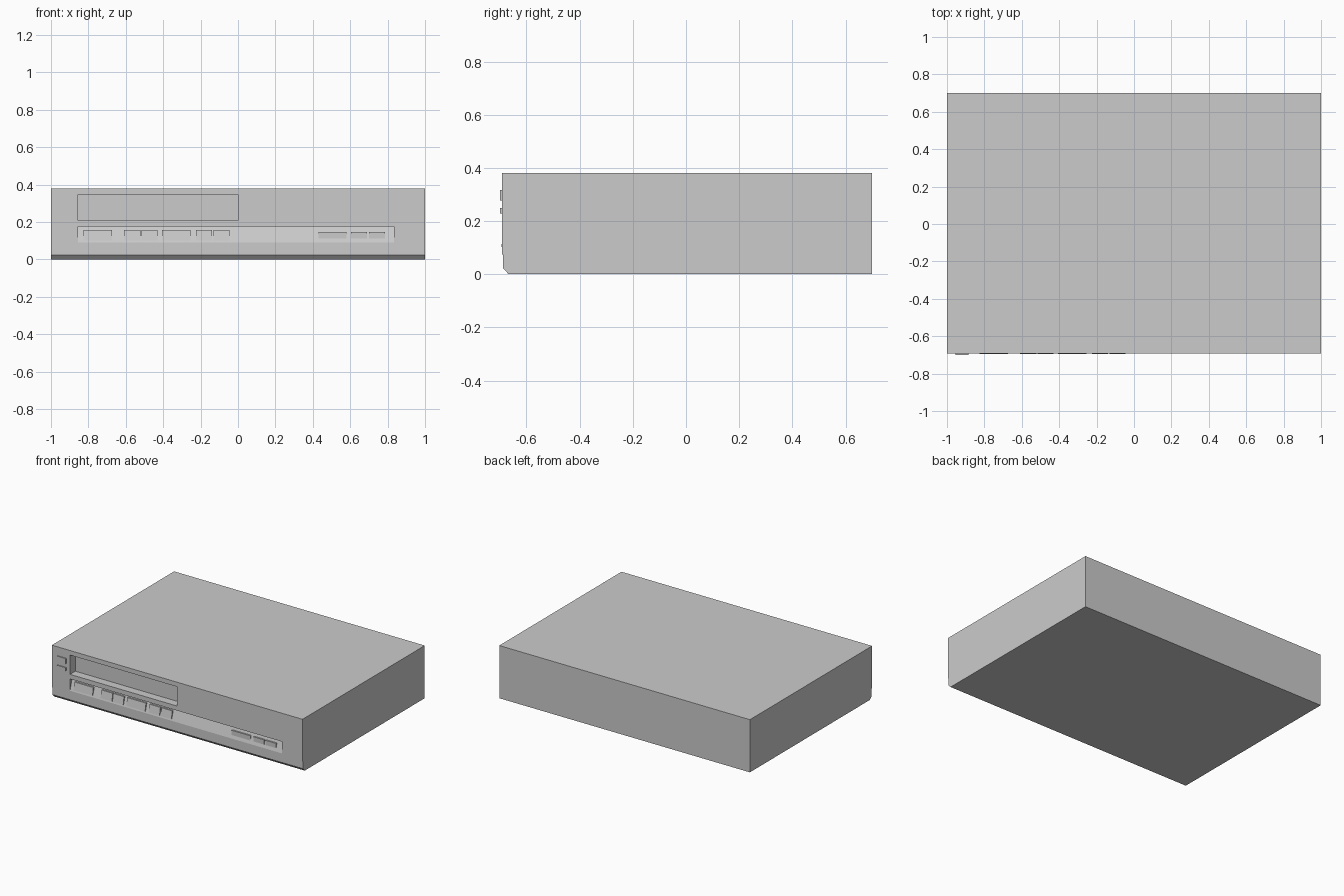
import bpy, bmesh

if "Cube" in bpy.data.objects:
    bpy.data.objects.remove(bpy.data.objects["Cube"])

FRONT = -0.693


def prism(name, x0, x1, profile):
    """Extrude a (y, z) profile along x from x0 to x1."""
    bm = bmesh.new()
    base = bm.faces.new([bm.verts.new((x0, y, z)) for y, z in profile])
    ext = bmesh.ops.extrude_face_region(bm, geom=[base])
    moved = [v for v in ext["geom"] if isinstance(v, bmesh.types.BMVert)]
    bmesh.ops.translate(bm, verts=moved, vec=(x1 - x0, 0, 0))
    bmesh.ops.recalc_face_normals(bm, faces=bm.faces)
    mesh = bpy.data.meshes.new(name)
    bm.to_mesh(mesh)
    bm.free()
    obj = bpy.data.objects.new(name, mesh)
    bpy.context.collection.objects.link(obj)
    return obj


def box(name, x0, x1, y0, y1, z0, z1):
    return prism(name, x0, x1, [(y0, z0), (y1, z0), (y1, z1), (y0, z1)])


# Case: side profile with stepped front and chamfered lower edge
body = prism("case", -1, 1, [
    (0.70, 0), (0.70, 0.38), (FRONT, 0.38), (FRONT, 0.075),
    (-0.688, 0.075), (-0.688, 0.022), (-0.667, 0)])

# Cutters: cassette slot and sloping control panel recess
slot = box("slot_cutter", -0.855, 0.0, -0.75, FRONT + 0.06, 0.208, 0.347)
panel = prism("panel_cutter", -0.855, 0.835, [
    (-0.75, 0.09), (FRONT, 0.09), (FRONT + 0.025, 0.175), (-0.75, 0.175)])

for cutter in (slot, panel):
    mod = body.modifiers.new(cutter.name, "BOOLEAN")
    mod.operation = "DIFFERENCE"
    mod.solver = "EXACT"
    mod.object = cutter
    cutter.hide_render = True
    cutter.hide_viewport = True
    cutter.display_type = "WIRE"

# Large transport buttons standing on the sloping panel
large = [(-0.825, -0.675), (-0.61, -0.52), (-0.515, -0.43),
         (-0.405, -0.255), (-0.225, -0.14), (-0.13, -0.045)]
for i, (x0, x1) in enumerate(large):
    prism(f"transport_button_{i + 1}", x0, x1, [
        (FRONT - 0.002, 0.102), (FRONT + 0.03, 0.102),
        (FRONT + 0.03, 0.158), (FRONT + 0.008, 0.158)])

# Small buttons whose lower edge merges into the panel
for i, (x0, x1) in enumerate([(0.43, 0.58), (0.605, 0.69), (0.70, 0.785)]):
    prism(f"small_button_{i + 1}", x0, x1, [
        (FRONT + 0.006, 0.112), (FRONT + 0.03, 0.112),
        (FRONT + 0.03, 0.146), (FRONT + 0.006, 0.146)])

# Power and eject buttons at the upper left
box("power_button", -0.955, -0.885, -0.70, -0.68, 0.278, 0.316)
box("eject_button", -0.955, -0.885, -0.70, -0.68, 0.228, 0.25)
